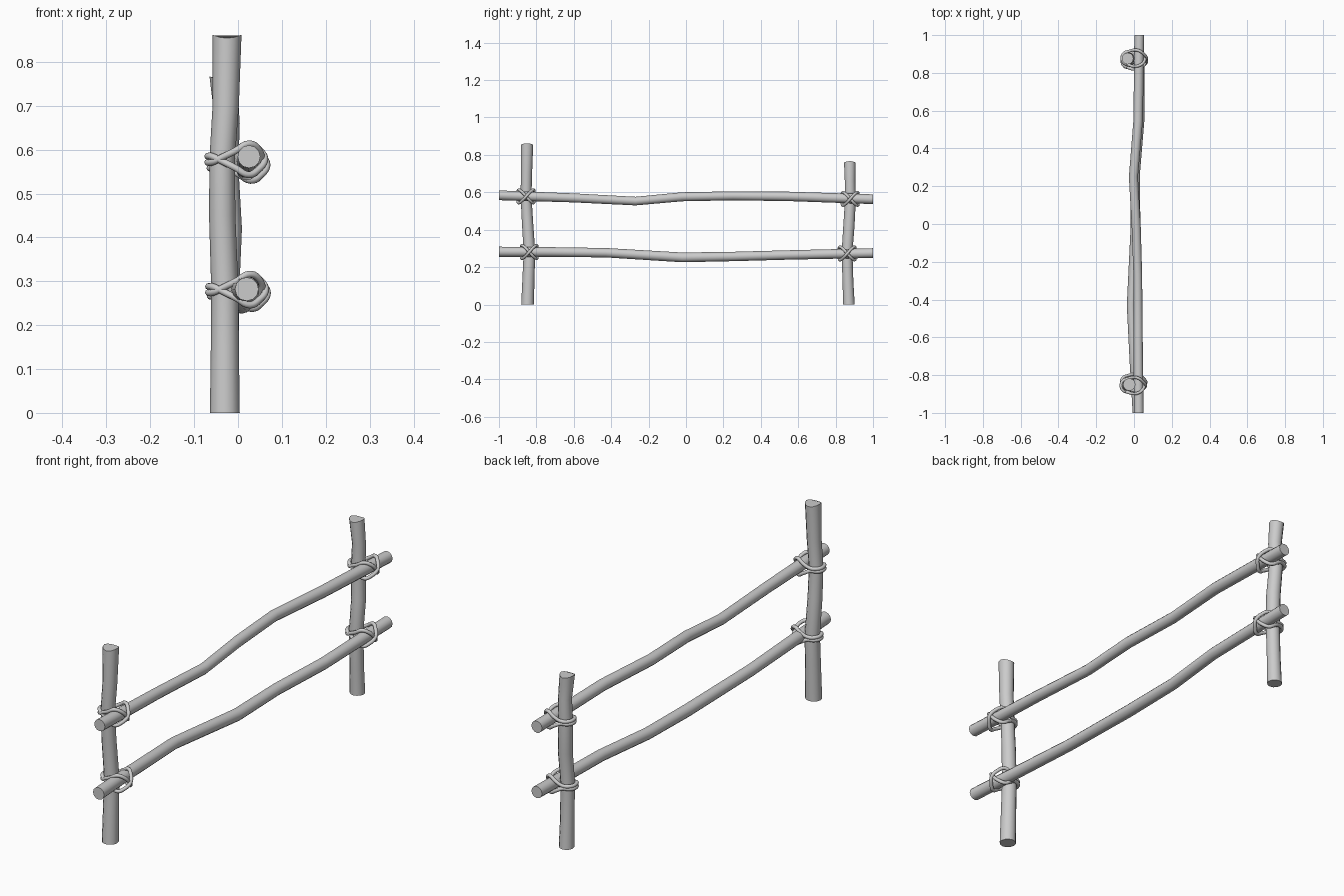
import bpy, bmesh, math
from mathutils import Vector

if "Cube" in bpy.data.objects:
    bpy.data.objects.remove(bpy.data.objects["Cube"])

SIDES = 12

def pole(name, rings, axis):
    """Loft of circles; rings = (x, y, z, radius); axis 'Z' for posts, 'Y' for rails."""
    bm = bmesh.new()
    loops = []
    for x, y, z, r in rings:
        loop = []
        for i in range(SIDES):
            a = 2 * math.pi * i / SIDES
            u, v = r * math.cos(a), r * math.sin(a)
            off = Vector((u, v, 0)) if axis == 'Z' else Vector((u, 0, v))
            loop.append(bm.verts.new(Vector((x, y, z)) + off))
        loops.append(loop)
    for a, b in zip(loops, loops[1:]):
        for i in range(SIDES):
            j = (i + 1) % SIDES
            bm.faces.new((a[i], a[j], b[j], b[i]))
    bm.faces.new(loops[0])
    bm.faces.new(loops[-1])
    # slightly uneven cut on post tops
    if axis == 'Z':
        for i, v in enumerate(loops[-1]):
            v.co.z += 0.004 * math.cos(4 * math.pi * i / SIDES) - 0.002
    bmesh.ops.recalc_face_normals(bm, faces=bm.faces)
    mesh = bpy.data.meshes.new(name)
    bm.to_mesh(mesh)
    bm.free()
    ob = bpy.data.objects.new(name, mesh)
    bpy.context.collection.objects.link(ob)
    bpy.context.view_layer.objects.active = ob
    ob.select_set(True)
    bpy.ops.object.shade_smooth_by_angle(angle=math.radians(40))
    ob.select_set(False)

# posts
pole("front_post", [(-.03, -.847, 0, .034), (-.030, -.842, .15, .032), (-.030, -.837, .28, .031),
                    (-.036, -.848, .45, .030), (-.036, -.855, .58, .029),
                    (-.028, -.853, .70, .030), (-.025, -.850, .86, .033)], 'Z')
pole("back_post", [(-.027, .871, 0, .031), (-.027, .866, .12, .029), (-.026, .861, .28, .029),
                   (-.021, .871, .42, .030), (-.028, .879, .56, .029),
                   (-.024, .877, .66, .028), (-.034, .876, .765, .031)], 'Z')

# rails
pole("upper_rail", [(.025, -1, .584, .026), (.022, -.6, .57, .024), (.020, -.27, .553, .023),
                    (.012, -.02, .576, .024), (-.003, .25, .581, .024),
                    (.022, .55, .578, .025), (.028, 1, .563, .026)], 'Y')
pole("lower_rail", [(.020, -1, .282, .027), (.004, -.75, .281, .026), (-.013, -.43, .277, .025),
                    (.008, -.02, .252, .026), (.006, .26, .257, .025),
                    (.030, .55, .265, .025), (.028, 1, .275, .026)], 'Y')

# rope lashings: two crossing loops at every joint
LOOP = [(-.030, .036, .006), (-.002, .043, .020), (.026, .039, .035), (.049, .022, .024)]

def lashing(name, x, y, z):
    cu = bpy.data.curves.new(name, 'CURVE')
    cu.dimensions = '3D'
    cu.bevel_depth = .008
    cu.bevel_resolution = 2
    cu.resolution_u = 5
    for k in (1, -1):
        pts = [(-.066, 0, .007 * k), (-.055, .026, .006 * k)]
        pts += [(px, py, pz * k) for px, py, pz in LOOP]
        pts.append((.060 + .004 * k, 0, 0))
        pts += [(px, -py, -pz * k) for px, py, pz in reversed(LOOP)]
        pts.append((-.055, -.026, .006 * k))
        sp = cu.splines.new('BEZIER')
        sp.bezier_points.add(len(pts) - 1)
        for bp, p in zip(sp.bezier_points, pts):
            bp.co = (x + p[0], y + p[1], z + p[2])
            bp.handle_left_type = bp.handle_right_type = 'AUTO'
        sp.use_cyclic_u = True
        sp.use_smooth = True
    bpy.context.collection.objects.link(bpy.data.objects.new(name, cu))

lashing("front_upper_lashing", -.003, -.855, .578)
lashing("front_lower_lashing", -.001, -.838, .281)
lashing("back_upper_lashing", .002, .878, .565)
lashing("back_lower_lashing", .003, .862, .273)
